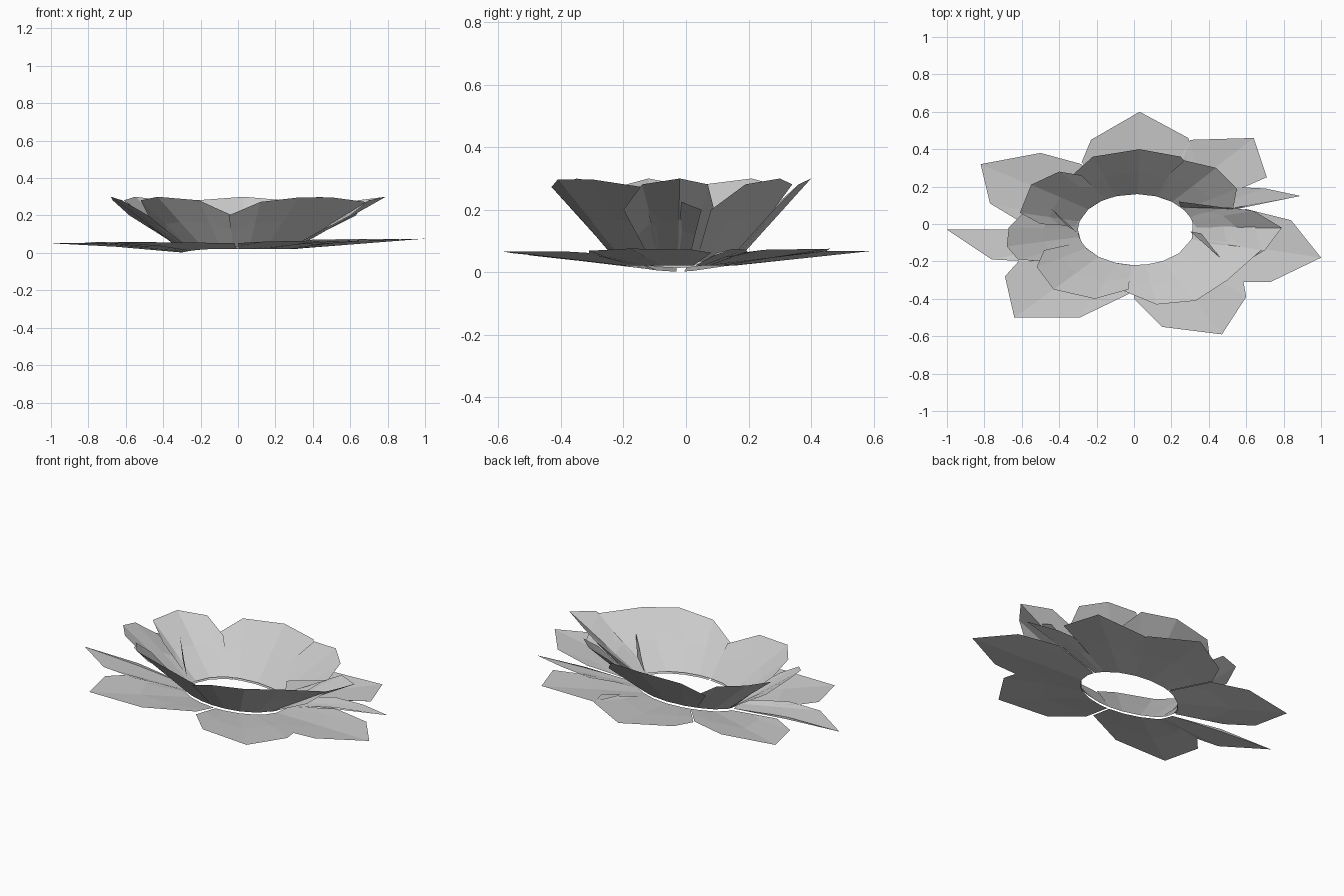
import bpy
import bmesh
from math import atan2, cos, sin, pi
from mathutils import Vector

if "Cube" in bpy.data.objects:
    bpy.data.objects.remove(bpy.data.objects["Cube"], do_unlink=True)

petal_grey = bpy.data.materials.new("petal_grey")
petal_grey.use_nodes = True
colour = (0.6, 0.6, 0.6, 1)
petal_grey.diffuse_color = colour
petal_grey.node_tree.nodes["Principled BSDF"].inputs["Base Color"].default_value = colour

# Oval opening that every petal grows from
CENTRE = Vector((0.01, -0.03, 0))
RADIUS_X, RADIUS_Y = 0.31, 0.19


def opening_point(outer, lift):
    """Point of the oval opening that lies towards an outer point."""
    d = outer - CENTRE
    t = atan2(d.y / RADIUS_Y, d.x / RADIUS_X)
    dip = 0.02 * max(0, -cos(t)) ** 4
    return CENTRE + Vector((RADIUS_X * cos(t), RADIUS_Y * sin(t), lift - dip))


def finish(name, bm):
    mesh = bpy.data.meshes.new(name)
    bm.to_mesh(mesh)
    bm.free()
    mesh.materials.append(petal_grey)
    obj = bpy.data.objects.new(name, mesh)
    bpy.context.collection.objects.link(obj)
    return obj


def petal(name, outline, height, lift, belly):
    """Folded sheet from the opening to a rim; outline runs anticlockwise."""
    bm = bmesh.new()
    last = len(outline) - 1
    columns = []
    for i, (x, y) in enumerate(outline):
        rim = Vector((x, y, 0))
        rim.z = height(sin(pi * i / last), rim)
        base = opening_point(rim, lift)
        middle = base.lerp(rim, 0.5)
        middle.z += belly * (i % 2)
        columns.append([bm.verts.new(p) for p in (base, middle, rim)])
    for a, b in zip(columns, columns[1:]):
        for k in range(2):
            bm.faces.new((a[k], a[k + 1], b[k + 1], b[k]))
    return finish(name, bm)


def flat_height(across, p):
    return 0.055 + 0.01 * across + 0.012 * p.x + 0.006 * p.y


def cup_height(across, p):
    return 0.2 + 0.1 * max(0, across) ** 0.6


# Wide petals lying almost flat
flat_petals = {
    "back": [(.33, .33), (.29, .46), (.03, .6), (-.23, .45), (-.28, .33)],
    "back_left": [(.55, .18), (.71, .25), (.64, .46), (.3, .45), (.25, .3)],
    "left_sliver": [(.6, .1), (.89, .15), (.7, .19), (.5, .2)],
    "left": [(.5, -.31), (.73, -.31), (1, -.18), (.84, .02), (.6, .08)],
    "front_left": [(0, -.4), (.15, -.55), (.47, -.59), (.6, -.39), (.58, -.28)],
    "front_right": [(-.6, -.18), (-.69, -.28), (-.64, -.5), (-.29, -.5), (-.02, -.37)],
    "right": [(-.64, -.03), (-1, -.03), (-.76, -.19), (-.55, -.2)],
    "back_right": [(-.28, .32), (-.5, .38), (-.82, .32), (-.77, .11), (-.62, .02)],
}
for name, outline in flat_petals.items():
    petal("flat_petal_" + name, outline, flat_height, 0.022, 0.006)

# Raised petals forming the cup
cup_petals = {
    "back": [(.32, .28), (.25, .36), (.03, .4), (-.22, .36), (-.32, .27)],
    "back_left": [(.53, .08), (.55, .19), (.44, .3), (.27, .34), (.2, .28)],
    "left": [(.6, -.2), (.7, -.14), (.79, -.02), (.64, .07), (.5, .09)],
    "front_left": [(-.05, -.36), (.12, -.43), (.33, -.41), (.5, -.3), (.68, -.14), (.63, .05)],
    "front_right": [(-.48, -.14), (-.52, -.23), (-.43, -.35), (-.21, -.4), (-.03, -.35)],
    "right": [(-.58, .07), (-.67, -.02), (-.68, -.12), (-.62, -.19), (-.48, -.2)],
    "back_right": [(-.28, .26), (-.4, .28), (-.55, .21), (-.61, .06), (-.5, 0)],
}
for name, outline in cup_petals.items():
    petal("cup_petal_" + name, outline, cup_height, 0.034, 0.004)

# Narrow folded flaps standing inside the cup
flaps = {
    "left": [(.3, -.04, .05), (.46, -.18, .2), (.36, -.05, .13)],
    "right": [(-.31, -.04, .05), (-.45, .09, .22), (-.36, -.01, .13)],
    "back": [(.24, .12, .12), (.25, .09, .06), (.54, .08, .22)],
}
for name, corners in flaps.items():
    bm = bmesh.new()
    bm.faces.new([bm.verts.new(c) for c in corners])
    for face in bm.faces:
        face.normal_update()
        if face.normal.z < 0:
            face.normal_flip()
    finish("inner_flap_" + name, bm)
